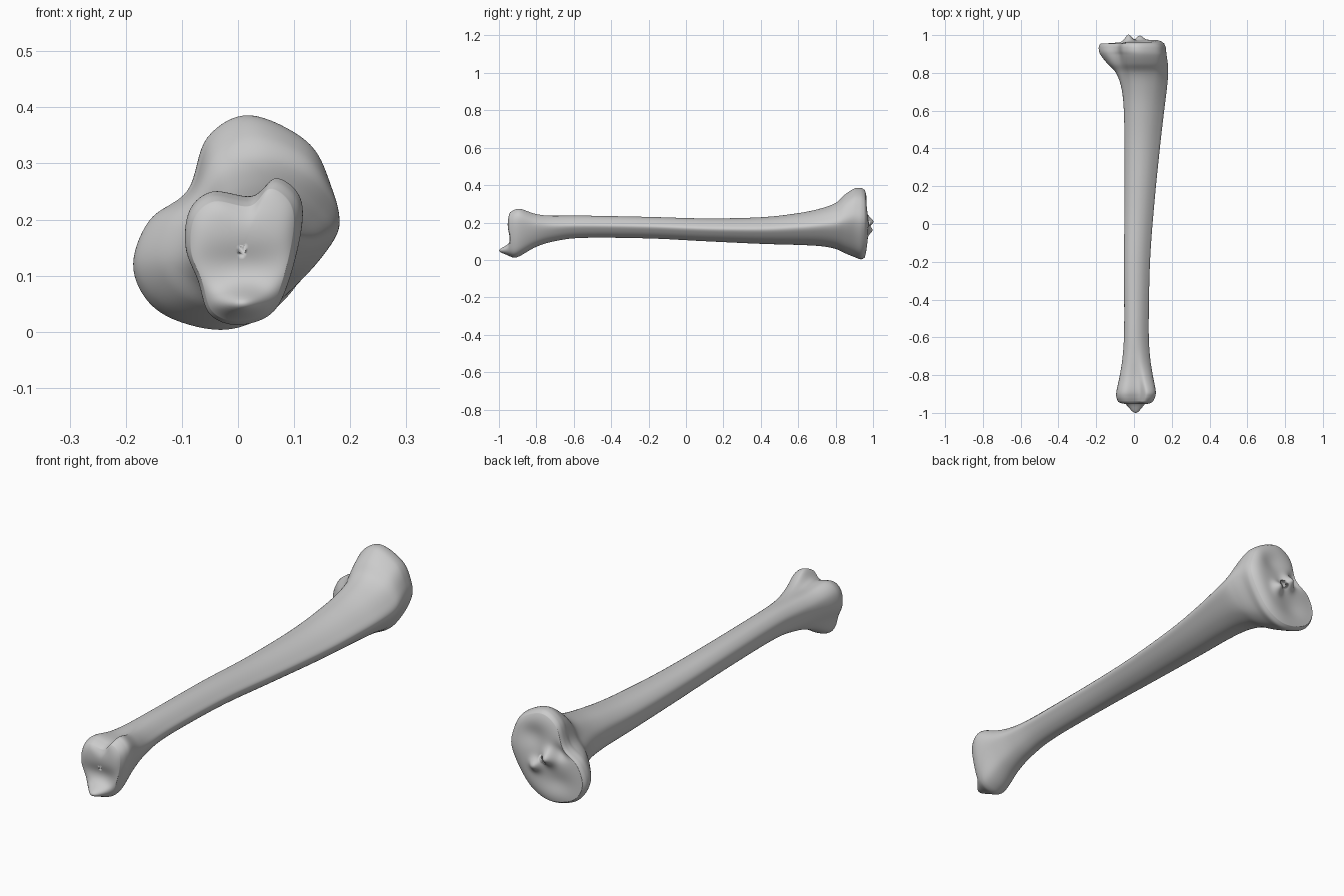
import bpy
import math
from mathutils import Vector

if "Cube" in bpy.data.objects:
    bpy.data.objects.remove(bpy.data.objects["Cube"], do_unlink=True)

SEGMENTS = 96   # points around each ring
STEPS = 8       # rings between two stations

# Cross-section outlines (x, z), anticlockwise from the crest side
ANKLE = [(.112, .19), (.105, .245), (.065, .273), (.025, .238), (-.045, .248), (-.085, .215),
         (-.092, .15), (-.07, .09), (-.05, .03), (0, .01), (.06, .03), (.09, .09)]
SHAFT = [(1, .1), (.75, .5), (.35, .85), (-.1, 1), (-.6, .9), (-.95, .5),
         (-1, 0), (-.9, -.55), (-.5, -.95), (0, -1), (.45, -.75), (.8, -.35)]
KNEE = [(.168, .2), (.16, .27), (.12, .34), (.02, .385), (-.055, .345), (-.09, .25),
        (-.16, .195), (-.187, .11), (-.14, .035), (-.03, .003), (.06, .035), (.125, .11)]

# Stations along the bone: y, x low, x high, z low, z high, blend (-1 ankle, 0 shaft, 1 knee)
STATIONS = [
    (-.94, -.085, .1, .018, .255, -1), (-.915, -.094, .112, .012, .269, -1),
    (-.88, -.092, .115, .025, .273, -.95), (-.8, -.075, .1, .07, .25, -.6),
    (-.7, -.06, .085, .1, .24, -.2), (-.55, -.052, .078, .118, .237, 0),
    (-.2, -.053, .085, .115, .23, 0), (.1, -.05, .107, .1, .222, 0),
    (.4, -.05, .137, .086, .228, 0), (.6, -.055, .16, .08, .25, .05),
    (.72, -.07, .175, .073, .275, .2), (.8, -.1, .182, .058, .305, .45),
    (.85, -.145, .18, .035, .35, .75), (.9, -.18, .172, .015, .382, 1),
    (.935, -.187, .168, .003, .385, 1), (.955, -.178, .16, .012, .375, 1)]


def spline(a, b, c, d, t):
    """Catmull-Rom point between b and c."""
    return b + (c - a) * (t / 2) + (a * 2 - b * 5 + c * 4 - d) * (t * t / 2) \
        + (b * 3 - a - c * 3 + d) * (t ** 3 / 2)


def smooth_outline(points):
    """Closed smooth outline, scaled to a box from -1 to 1."""
    pts = [Vector(p) for p in points]
    n, out = len(pts), []
    for k in range(SEGMENTS):
        i, t = divmod(k * n / SEGMENTS, 1)
        out.append(spline(*(pts[(int(i) + j) % n] for j in (-1, 0, 1, 2)), t))
    low = Vector([min(p[a] for p in out) for a in (0, 1)])
    high = Vector([max(p[a] for p in out) for a in (0, 1)])
    mid, half = (low + high) / 2, (high - low) / 2
    return [Vector(((p.x - mid.x) / half.x, (p.y - mid.y) / half.y)) for p in out]


ankle, shaft, knee = map(smooth_outline, (ANKLE, SHAFT, KNEE))


def ring(station):
    y, x0, x1, z0, z1, w = station
    end = knee if w > 0 else ankle
    w = min(abs(w), 1)
    pts = [s.lerp(e, w) for s, e in zip(shaft, end)]
    return [Vector(((x0 + x1) / 2 + p.x * (x1 - x0) / 2, y,
                    (z0 + z1) / 2 + p.y * (z1 - z0) / 2)) for p in pts]


def bump(p, x, z, width, height, amount):
    """Soft hill or hollow on a joint face."""
    return amount * math.exp(-((p.x - x) / width) ** 2 - ((p.z - z) / height) ** 2)


def ankle_face(p):
    return (bump(p, .01, .045, .045, .026, .065)     # inner ankle spur
            - bump(p, .01, .115, .1, .04, .016)      # joint hollow
            - bump(p, .02, .24, .03, .03, .01))


def knee_face(p):
    return (bump(p, -.03, .205, .025, .03, .038)     # twin spines
            + bump(p, .03, .16, .025, .025, .028)
            - bump(p, .055, .28, .06, .05, .014)     # condyle hollows
            - bump(p, -.06, .1, .07, .05, .012)
            - bump(p, -.08, .235, .035, .03, .02)    # rear notch
            + p.x * .08)


def cap_rings(rim, side, face):
    """Concentric rings closing an end, shaped by the face function."""
    mid = sum(rim, Vector()) / len(rim)
    rings = []
    for k in range(1, 25):
        s = math.cos(k / 25 * math.pi / 2)
        fade = 1 - s ** 6
        layer = []
        for p in rim:
            q = mid.lerp(p, s)
            q.y += side * fade * (.014 + face(q))
            layer.append(q)
        rings.append(layer)
    return rings


# Rings along the whole bone
rows = [Vector(s) for s in STATIONS]
body = []
for i in range(len(rows) - 1):
    quad = [rows[min(max(i + j, 0), len(rows) - 1)] for j in (-1, 0, 1, 2)]
    body += [ring(spline(*quad, k / STEPS)) for k in range(STEPS)]
body.append(ring(rows[-1]))
rings = cap_rings(body[0], -1, ankle_face)[::-1] + body + cap_rings(body[-1], 1, knee_face)

# Skin the rings
verts = [p for r in rings for p in r]
faces = []
for r in range(len(rings) - 1):
    for k in range(SEGMENTS):
        a, b = r * SEGMENTS + k, r * SEGMENTS + (k + 1) % SEGMENTS
        faces.append((a, b, b + SEGMENTS, a + SEGMENTS))
faces.append(tuple(range(SEGMENTS)))
faces.append(tuple(reversed(range(len(verts) - SEGMENTS, len(verts)))))

mesh = bpy.data.meshes.new("shin_bone")
mesh.from_pydata(verts, [], faces)
mesh.flip_normals()
bone = bpy.data.objects.new("shin_bone", mesh)
bpy.context.collection.objects.link(bone)

# Soften the joint faces
relax = bone.modifiers.new("soften", 'SMOOTH')
relax.factor = .5
relax.iterations = 3

# Plain grey bone
grey = bpy.data.materials.new("bone_grey")
grey.use_nodes = True
colour = (.6, .6, .6, 1)
grey.diffuse_color = colour
grey.node_tree.nodes["Principled BSDF"].inputs["Base Color"].default_value = colour
mesh.materials.append(grey)

bpy.context.view_layer.objects.active = bone
bone.select_set(True)
bpy.ops.object.shade_smooth()
